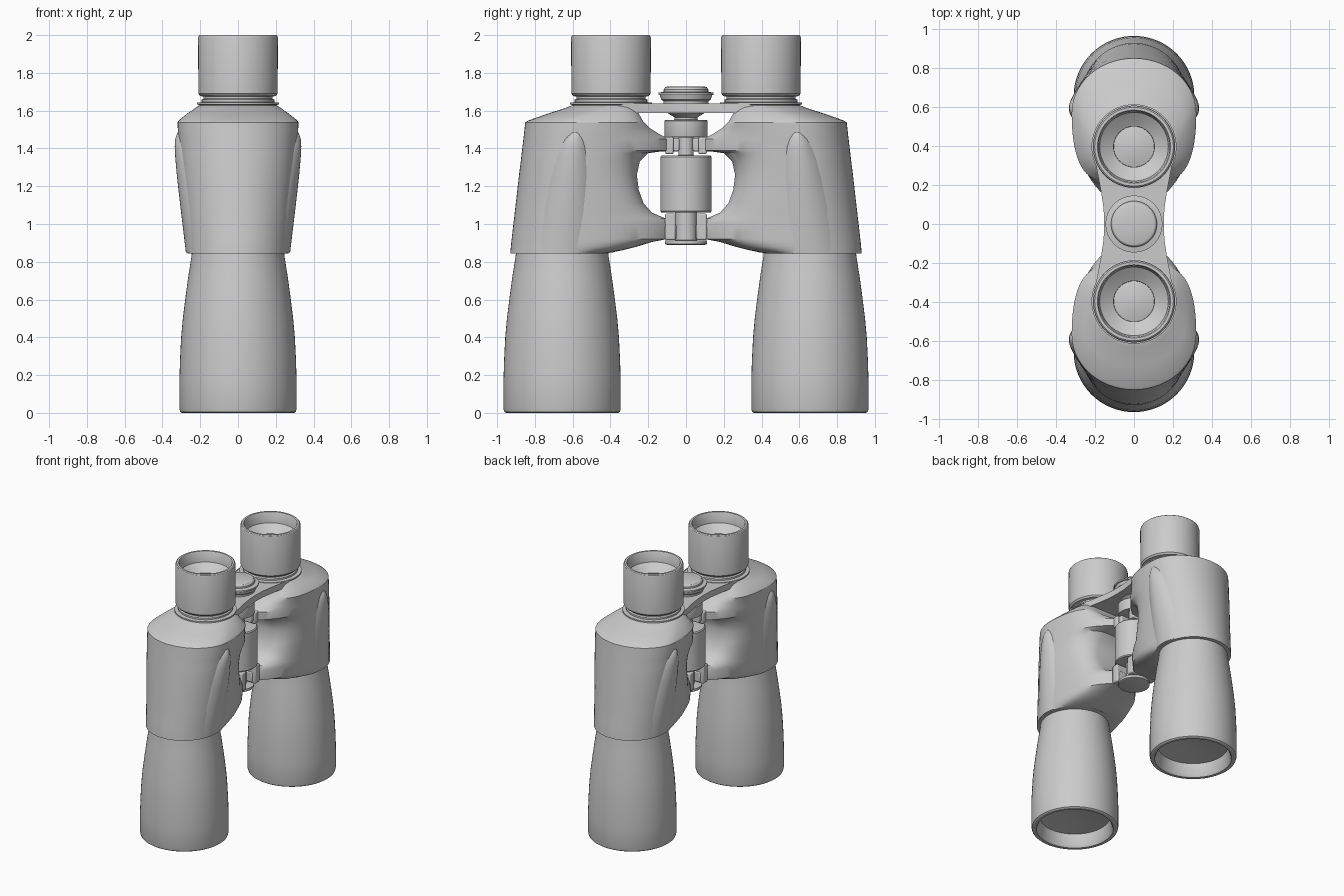
import bpy, bmesh, math
from math import sin, cos, pi


def skin(name, rings, mirror=False, angle=32):
    """Bridge equal-length rings of points, cap both ends."""
    bm = bmesh.new()
    loops = [[bm.verts.new(p) for p in ring] for ring in rings]
    n = len(loops[0])
    for a, b in zip(loops, loops[1:]):
        for i in range(n):
            j = (i + 1) % n
            bm.faces.new((a[i], a[j], b[j], b[i]))
    bm.faces.new(loops[0])
    bm.faces.new(loops[-1])
    bmesh.ops.recalc_face_normals(bm, faces=bm.faces)
    me = bpy.data.meshes.new(name)
    bm.to_mesh(me)
    bm.free()
    ob = bpy.data.objects.new(name, me)
    bpy.context.collection.objects.link(ob)
    if mirror:
        mod = ob.modifiers.new("mirror", 'MIRROR')
        mod.use_axis = (False, True, False)
        mod.use_clip = False
        mod.use_mirror_merge = False
    bpy.ops.object.select_all(action='DESELECT')
    ob.select_set(True)
    bpy.context.view_layer.objects.active = ob
    bpy.ops.object.shade_smooth_by_angle(angle=math.radians(angle))
    return ob


def ellipse(cy, z, rx, ry, n=64):
    return [(rx * cos(2 * pi * i / n), cy + ry * sin(2 * pi * i / n), z) for i in range(n)]


def lathe(name, profile, cy=0.0, mirror=False):
    return skin(name, [ellipse(cy, z, r, r) for r, z in profile], mirror)


def block(name, x, y0, y1, z0, z1, mirror=True):
    ring = [(-x, y0), (x, y0), (x, y1), (-x, y1)]
    ob = skin(name, [[(a, b, z) for a, b in ring] for z in (z0, z1)], mirror)
    bev = ob.modifiers.new("bevel", 'BEVEL')
    bev.width = 0.008
    bev.segments = 2
    return ob


def housing_ring(z, yo, yc, w, yi, wi, n=14):
    """Rounded outer end, sides curving inward to a narrow edge by the hinge."""
    py = max(0.24, yi + 0.02)
    half = []
    for i in range(n):
        t = i / n
        a, b, c = (1 - t) ** 2, 2 * t * (1 - t), t * t
        half.append((a * wi + b * w + c * w, a * yi + b * py + c * yc))
    for i in range(n):
        t = pi / 2 * i / n
        half.append((w * cos(t), yc + (yo - yc) * sin(t)))
    pts = half + [(0, yo)] + [(-x, y) for x, y in reversed(half)]
    return [(x, y, z) for x, y in pts]


# Objective barrels, hollow at the bottom with a recessed lens
lathe("objective_barrel", [
    (0.02, 0.125), (0.13, 0.118), (0.25, 0.10), (0.265, 0.012), (0.275, 0.0), (0.297, 0.0),
    (0.306, 0.006), (0.31, 0.02), (0.31, 0.18), (0.307, 0.28), (0.301, 0.4), (0.292, 0.5),
    (0.277, 0.62), (0.262, 0.73), (0.246, 0.83), (0.24, 0.9)], 0.656, True)

# Prism housings: z, outer y, arc centre y, half width, inner y, inner half width
levels = [
    (0.845, 0.930, 0.655, 0.268, 0.42, 0.10),
    (0.860, 0.929, 0.65, 0.270, 0.34, 0.10),
    (0.880, 0.927, 0.645, 0.272, 0.26, 0.10),
    (0.905, 0.925, 0.64, 0.274, 0.18, 0.09),
    (0.920, 0.923, 0.64, 0.275, 0.10, 0.08),
    (1.000, 0.914, 0.63, 0.281, 0.09, 0.08),
    (1.030, 0.910, 0.63, 0.283, 0.11, 0.08),
    (1.060, 0.907, 0.625, 0.285, 0.18, 0.09),
    (1.110, 0.901, 0.62, 0.289, 0.225, 0.11),
    (1.180, 0.893, 0.615, 0.294, 0.25, 0.12),
    (1.260, 0.884, 0.61, 0.300, 0.26, 0.12),
    (1.330, 0.875, 0.60, 0.306, 0.245, 0.11),
    (1.375, 0.870, 0.595, 0.309, 0.20, 0.10),
    (1.390, 0.868, 0.59, 0.310, 0.09, 0.08),
    (1.450, 0.861, 0.585, 0.315, 0.09, 0.08),
    (1.475, 0.858, 0.58, 0.317, 0.14, 0.10),
    (1.510, 0.854, 0.575, 0.319, 0.195, 0.14),
    (1.538, 0.851, 0.57, 0.320, 0.222, 0.17),
    (1.548, 0.835, 0.565, 0.314, 0.23, 0.17),
    (1.585, 0.730, 0.50, 0.268, 0.25, 0.16),
    (1.615, 0.635, 0.42, 0.225, 0.27, 0.14),
    (1.628, 0.605, 0.41, 0.205, 0.28, 0.12)]
skin("prism_housing", [housing_ring(*lv) for lv in levels], True)

# Raised grip panels with an arched top: z, half width, half depth
grips = [(0.85, 0.276, 0.262), (0.95, 0.288, 0.25), (1.1, 0.306, 0.23), (1.25, 0.323, 0.205),
         (1.35, 0.332, 0.18), (1.41, 0.335, 0.155), (1.45, 0.332, 0.13), (1.48, 0.322, 0.10),
         (1.5, 0.305, 0.06)]
skin("grip_panel", [ellipse(0.645 - 0.09 * (z - 0.85), z, w, d) for z, w, d in grips], True)

# Eyepieces: flange, neck, cup and recessed lens
lathe("eyepiece", [
    (0.19, 1.6), (0.19, 1.63), (0.218, 1.632), (0.218, 1.642), (0.192, 1.645), (0.192, 1.658),
    (0.182, 1.664), (0.182, 1.674), (0.2, 1.678), (0.21, 1.69), (0.211, 1.985), (0.208, 1.995),
    (0.202, 2.0), (0.188, 2.0), (0.183, 1.992), (0.176, 1.92), (0.115, 1.875), (0.105, 1.87),
    (0.104, 1.835), (0.06, 1.846), (0.01, 1.85)], 0.397, True)

# Bridge plate joining the two eyepieces
side = [(0.205, 0.397), (0.2, 0.33), (0.185, 0.25), (0.168, 0.16), (0.156, 0.08), (0.153, 0.0)]
side += [(x, -y) for x, y in reversed(side[:-1])]
cap = [(0.205 * cos(pi * i / 20), 0.397 + 0.205 * sin(pi * i / 20)) for i in range(1, 20)]
outline = side + [(x, -y) for x, y in cap] + [(-x, y) for x, y in reversed(side)] + cap[::-1]
skin("bridge_plate", [[(x, y, z) for x, y in outline] for z in (1.588, 1.637)])

# Focus knob above the bridge
lathe("focus_knob", [
    (0.12, 1.63), (0.12, 1.65), (0.132, 1.66), (0.138, 1.682), (0.146, 1.684), (0.146, 1.695),
    (0.118, 1.7), (0.118, 1.713), (0.11, 1.724), (0.1, 1.728), (0.01, 1.728)])

# Central hinge: shaft, collars, barrel and bottom cap
lathe("hinge_shaft", [
    (0.1, 0.89), (0.112, 0.894), (0.112, 0.912), (0.058, 0.914), (0.058, 1.06), (0.13, 1.061),
    (0.136, 1.068), (0.136, 1.355), (0.13, 1.362), (0.04, 1.364), (0.04, 1.458), (0.113, 1.46),
    (0.115, 1.465), (0.115, 1.545), (0.11, 1.551), (0.06, 1.552), (0.06, 1.565), (0.095, 1.585),
    (0.095, 1.6)])

# Knuckles linking the housings to the hinge
block("upper_knuckle", 0.085, 0.035, 0.2, 1.385, 1.455)
block("upper_knuckle_lug", 0.1, 0.065, 0.11, 1.37, 1.46)
block("lower_knuckle", 0.085, 0.05, 0.2, 0.92, 1.0)
block("lower_knuckle_lug", 0.11, 0.055, 0.11, 0.915, 1.055)
